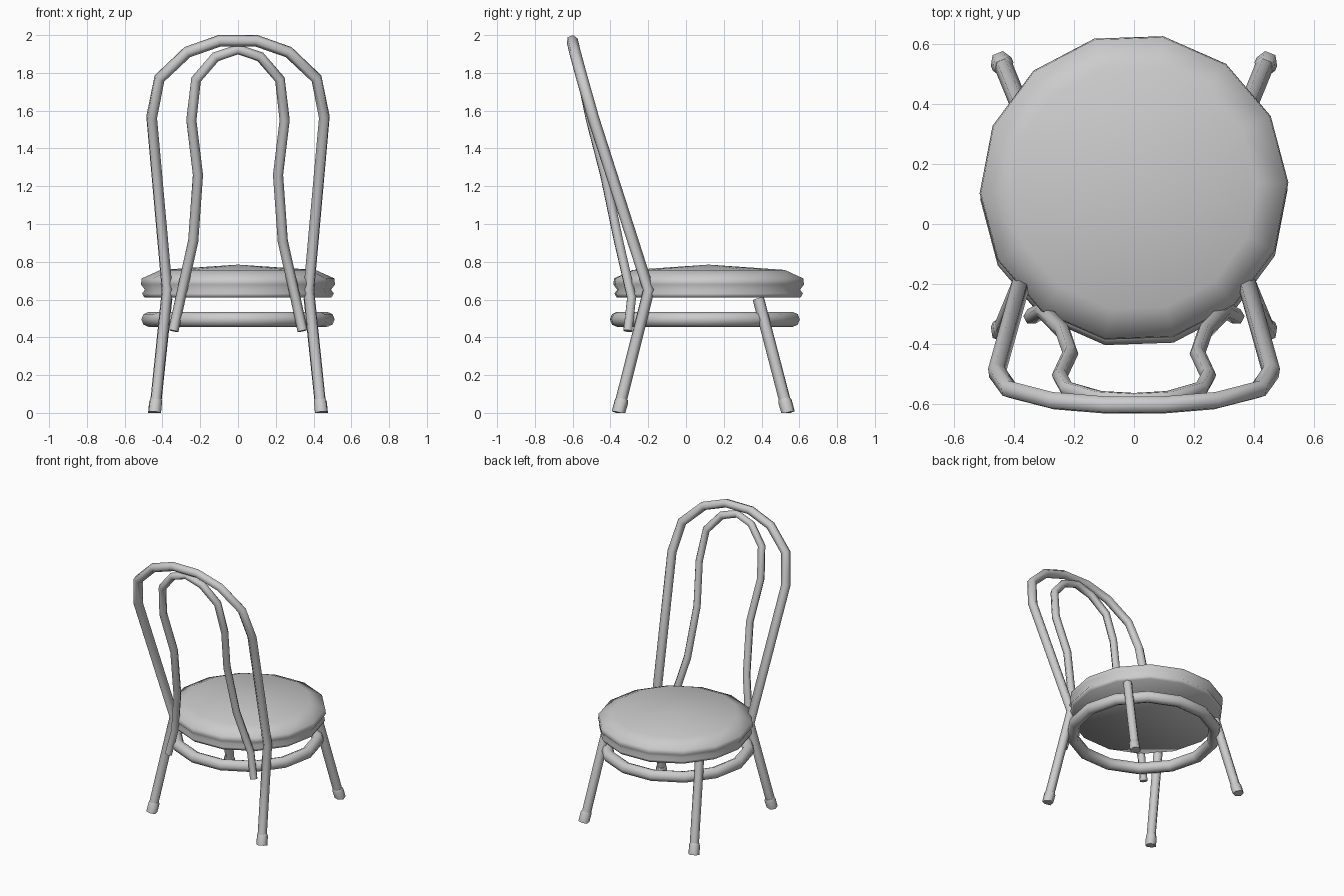
import bpy, bmesh
from math import cos, sin, pi, radians

if "Cube" in bpy.data.objects:
    bpy.data.objects.remove(bpy.data.objects["Cube"])


def smooth(obj, angle):
    bpy.ops.object.select_all(action='DESELECT')
    obj.select_set(True)
    bpy.context.view_layer.objects.active = obj
    bpy.ops.object.shade_smooth_by_angle(angle=radians(angle))


def tube(name, pts, radius, sides=6, cyclic=False, caps=True):
    """Low-poly bent tube; points are (x, y, z) or (x, y, z, radius factor)."""
    cu = bpy.data.curves.new(name + "_path", 'CURVE')
    cu.dimensions = '3D'
    cu.bevel_depth = radius
    cu.bevel_resolution = (sides - 4) // 2
    cu.use_fill_caps = caps
    sp = cu.splines.new('POLY')
    sp.points.add(len(pts) - 1)
    for p, co in zip(sp.points, pts):
        p.co = (*co[:3], 1)
        p.radius = co[3] if len(co) > 3 else 1
    sp.use_cyclic_u = cyclic
    tmp = bpy.data.objects.new(name + "_path", cu)
    bpy.context.collection.objects.link(tmp)
    dg = bpy.context.evaluated_depsgraph_get()
    me = bpy.data.meshes.new_from_object(tmp.evaluated_get(dg))
    bpy.data.objects.remove(tmp)
    for v in me.vertices:
        v.co.z = max(v.co.z, 0)
    obj = bpy.data.objects.new(name, me)
    bpy.context.collection.objects.link(obj)
    smooth(obj, 65)
    return obj


def mirrored(half):
    """Path from right half to left half; a point on x = 0 is not repeated."""
    return half + [(-p[0], *p[1:]) for p in reversed(half) if p[0] > 0]


# Seat: 14-sided lathed cushion with a grooved rim and closed underside
N = 14
profile = [(.495, .61), (.508, .632), (.493, .652), (.514, .68),
           (.510, .712), (.41, .757)]
bm = bmesh.new()
rings = []
for r, z in profile:
    rings.append([bm.verts.new((r * cos(2 * pi * i / N + .035),
                                .12 + r * sin(2 * pi * i / N + .035), z))
                  for i in range(N)])
for a, b in zip(rings, rings[1:]):
    for i in range(N):
        j = (i + 1) % N
        bm.faces.new((a[i], a[j], b[j], b[i]))
centre = bm.verts.new((0, .12, .785))
for i in range(N):
    bm.faces.new((rings[-1][i], rings[-1][(i + 1) % N], centre))
bm.faces.new(rings[0][::-1])
me = bpy.data.meshes.new("seat")
bm.to_mesh(me)
bm.free()
seat = bpy.data.objects.new("seat", me)
bpy.context.collection.objects.link(seat)
smooth(seat, 80)

# Brace ring below the seat
tube("brace_ring", [(.472 * cos(2 * pi * i / N + .035),
                     .1 + .472 * sin(2 * pi * i / N + .035), .495)
                    for i in range(N)], .04, sides=8, cyclic=True, caps=False)

# Outer back hoop running down into the back legs
tube("back_hoop_and_legs", mirrored([
    (.440, -.355, .02), (.375, -.197, .65), (.457, -.492, 1.565),
    (.416, -.55, 1.77), (.268, -.588, 1.91), (.097, -.602, 1.970)]), .031)

# Inner back hoop with a waist
tube("inner_back_hoop", mirrored([
    (.342, -.308, .434), (.304, -.288, .61), (.237, -.357, .91),
    (.212, -.43, 1.26), (.247, -.505, 1.55), (.222, -.55, 1.765),
    (.118, -.58, 1.885), (0, -.587, 1.925)]), .027)

# Front legs and rubber feet
for side, s in (("right", 1), ("left", -1)):
    tube(f"front_leg_{side}", [(s * .438, .535, .02), (s * .376, .383, .605)], .031)
    for part, y, dy in (("front", .54, -.26), ("back", -.357, .254)):
        foot = [(s * (.442 - .105 * z), y + dy * z, z, f)
                for z, f in ((0, 1), (.06, 1), (.075, .84))]
        tube(f"{part}_foot_{side}", foot, .037)
